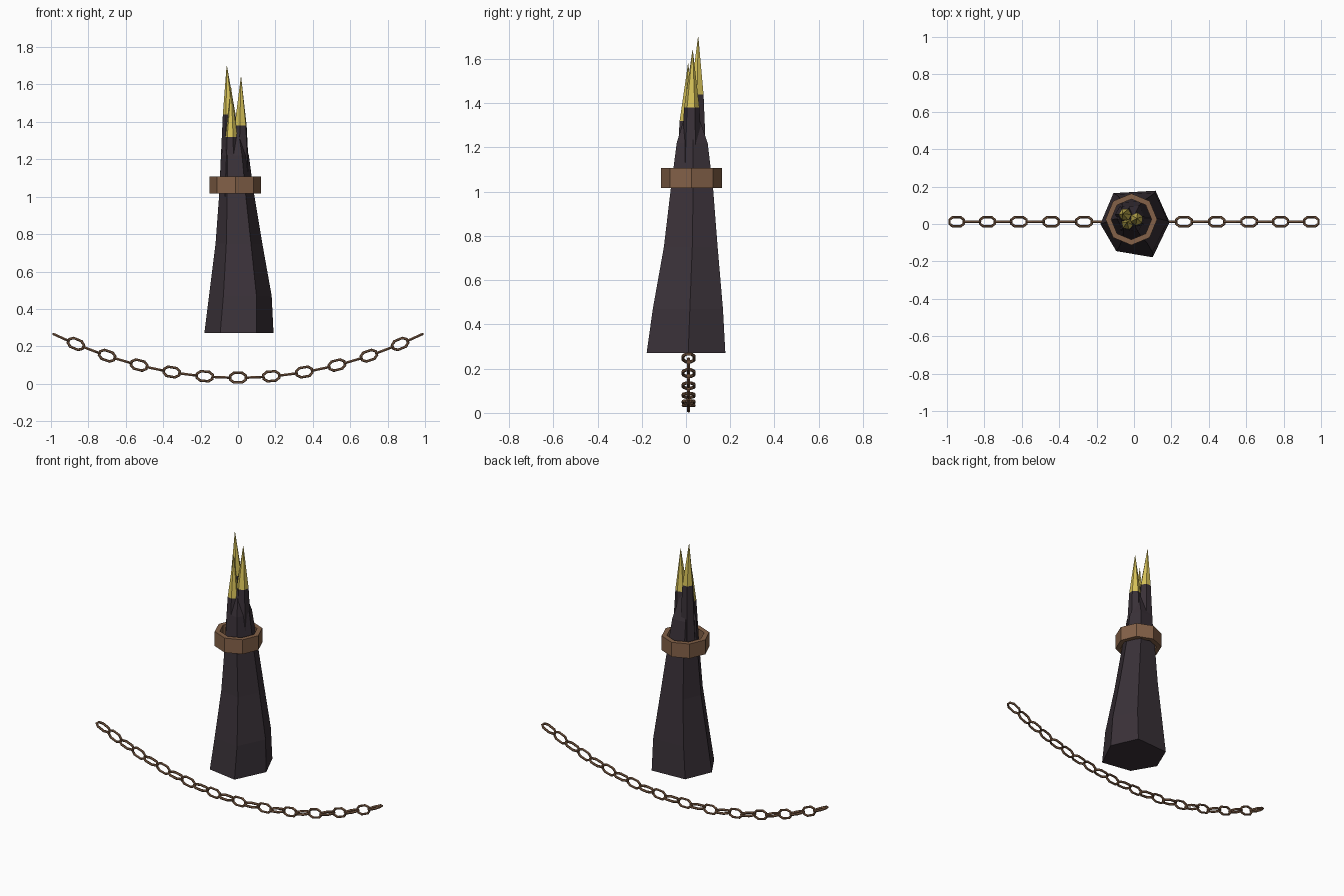
import bpy, bmesh, math
from mathutils import Vector, Matrix

if "Cube" in bpy.data.objects:
    bpy.data.objects.remove(bpy.data.objects["Cube"])


def material(name, rgb):
    m = bpy.data.materials.new(name)
    m.diffuse_color = (*rgb, 1)
    m.use_nodes = True
    m.node_tree.nodes["Principled BSDF"].inputs["Base Color"].default_value = m.diffuse_color
    return m


DARK = material("dark horn", (0.042, 0.031, 0.040))
GOLD = material("gold tip", (0.68, 0.54, 0.10))
BROWN = material("brown iron", (0.23, 0.12, 0.065))


def finish(name, bm, *mats):
    bmesh.ops.recalc_face_normals(bm, faces=bm.faces)
    me = bpy.data.meshes.new(name)
    bm.to_mesh(me)
    bm.free()
    for m in mats:
        me.materials.append(m)
    ob = bpy.data.objects.new(name, me)
    bpy.context.collection.objects.link(ob)
    return ob


def loft(bm, rings, closed=False):
    """Skin a list of point rings; cap the ends unless closed in a loop."""
    rows = [[bm.verts.new(p) for p in r] for r in rings]
    n = len(rows[0])
    for i in range(len(rows) if closed else len(rows) - 1):
        a, b = rows[i], rows[(i + 1) % len(rows)]
        for k in range(n):
            bm.faces.new((a[k], a[(k + 1) % n], b[(k + 1) % n], b[k]))
    if not closed:
        bm.faces.new(rows[0])
        bm.faces.new(rows[-1])


def ngon(cx, cy, r, z, n, turn=0.0):
    return [(cx + r * math.cos(turn + math.tau * k / n),
             cy + r * math.sin(turn + math.tau * k / n), z) for k in range(n)]


# Main shaft: uneven hexagon fitted to the bounds read at each height
HEX = [(-.18, 0), (-.11, .165), (.115, .178), (.19, .01), (.10, -.178), (-.095, -.145)]


def fitted(z, x0, x1, y0, y1):
    return [(x0 + (x + .18) / .37 * (x1 - x0), y0 + (y + .178) / .356 * (y1 - y0), z)
            for x, y in HEX]


bm = bmesh.new()
loft(bm, [fitted(*row) for row in (
    (.27, -.18, .19, -.178, .178),
    (.47, -.155, .18, -.15, .167),
    (.75, -.12, .13, -.10, .143),
    (1.02, -.10, .085, -.068, .122),
    (1.22, -.091, .058, -.042, .098),
    (1.36, -.045, .015, .0, .05))])
finish("shaft", bm, DARK)

# Three splintered points with gold ends: gold-base centre, radius, height, tip
SPIKES = {"rear_spike": (-.047, .050, .034, 1.44, (-.06, .055, 1.70)),
          "right_spike": (.014, .026, .035, 1.38, (.016, .03, 1.64)),
          "front_spike": (-.035, .002, .032, 1.32, (-.037, .01, 1.58))}
for i, (name, (cx, cy, r, z, tip)) in enumerate(SPIKES.items()):
    bm = bmesh.new()
    loft(bm, [ngon(cx, cy, r * 1.6, 1.0, 6, i * .4),
              ngon(cx, cy, r, z, 6, i * .4),
              ngon(tip[0], tip[1], .001, tip[2], 6, i * .4)])
    for f in bm.faces:
        f.material_index = int(f.calc_center_median().z > z)
    finish(name, bm, DARK, GOLD)

# Octagonal collar band
bm = bmesh.new()
loft(bm, [ngon(-.014, .025, r, z, 8) for r, z in
          ((.138, 1.016), (.138, 1.107), (.108, 1.107), (.108, 1.016))], closed=True)
finish("collar", bm, BROWN)

# Hanging chain: stretched octagon links, alternately turned, along a parabola
OUTLINE = [(.042, -.011), (.042, .011), (.022, .025), (-.022, .025),
           (-.042, .011), (-.042, -.011), (-.022, -.025), (.022, -.025)]


def link_rings(w=.0075):
    rings = []
    for u, v in OUTLINE:
        p = Vector((u, 0, v))
        out = Vector((u * .6, 0, v)).normalized()
        rings.append([p + w * (out * math.cos(a) + Vector((0, 1, 0)) * math.sin(a))
                      for a in (math.tau * k / 6 for k in range(6))])
    return rings


bm = bmesh.new()
for side in (-1, 1):
    x = 0.0
    for i in range(12):
        slope = .48 * x
        if i or side == 1:
            place = (Matrix.Translation((side * x, .012, .0325 + .24 * x * x))
                     @ Matrix.Rotation(-side * math.atan(slope), 4, 'Y')
                     @ Matrix.Rotation(math.pi / 2 * (i % 2), 4, 'X'))
            loft(bm, [[place @ p for p in r] for r in link_rings()], closed=True)
        x += .0891 / math.hypot(1, .48 * (x + .043))
finish("chain", bm, BROWN)
